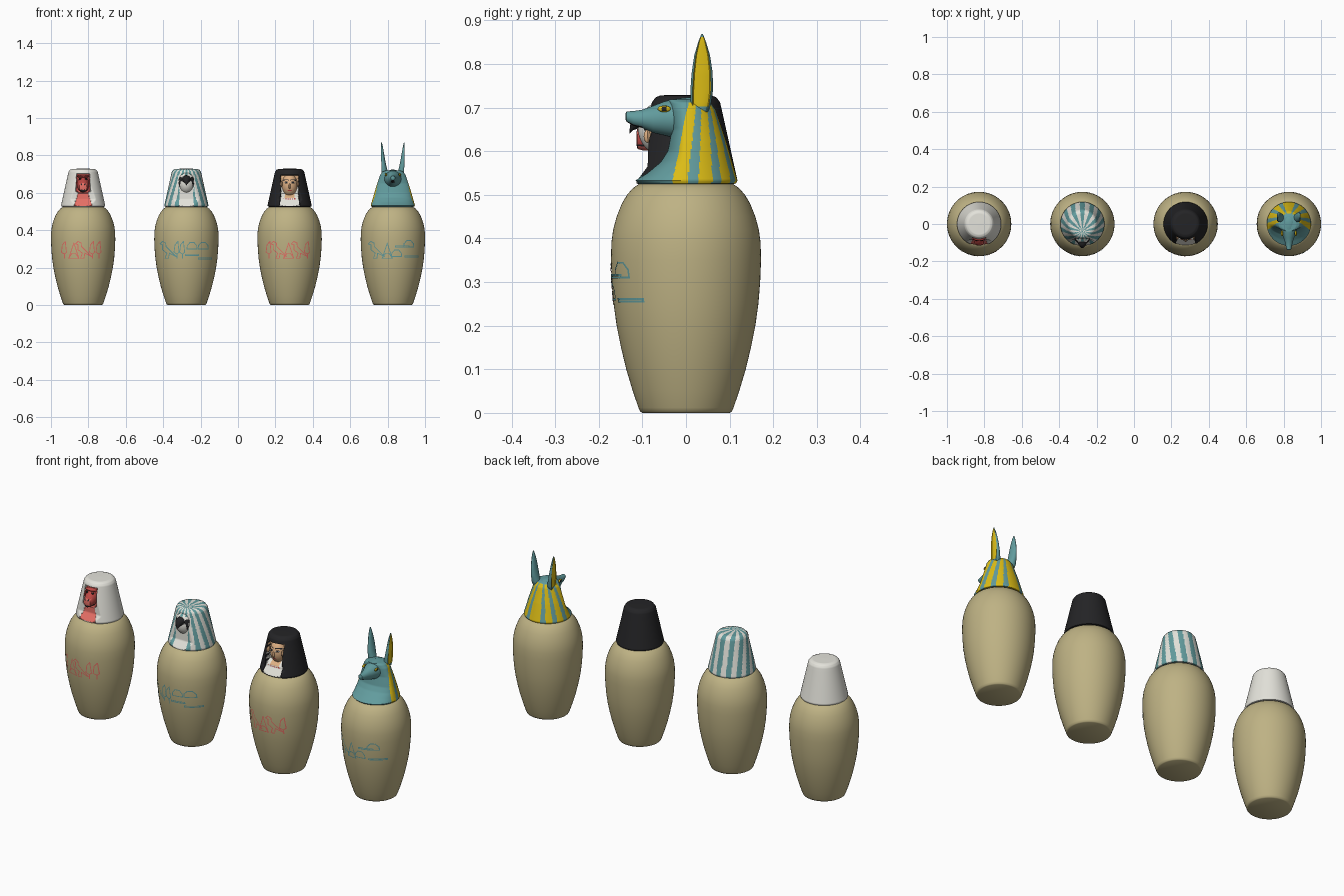
import bpy, bmesh, math
from mathutils import Vector

if "Cube" in bpy.data.objects:
    bpy.data.objects.remove(bpy.data.objects["Cube"])

def srgb(r, g, b):
    return [((c / 255 + 0.055) / 1.055) ** 2.4 for c in (r, g, b)] + [1]

MATS = {}
for n, c in {"clay": (190, 178, 132), "white": (228, 227, 219), "black": (36, 36, 38),
             "teal": (98, 156, 158), "yellow": (222, 190, 22), "salmon": (232, 112, 102),
             "dark_red": (188, 72, 68), "skin": (222, 176, 132)}.items():
    MATS[n] = bpy.data.materials.new(n)
    MATS[n].diffuse_color = srgb(*c)

def finish(bm, name, cx, mats, rule=None):
    bmesh.ops.recalc_face_normals(bm, faces=bm.faces[:])
    if rule:
        for f in bm.faces:
            f.material_index = mats.index(rule(f.calc_center_median(), f.normal))
    me = bpy.data.meshes.new(name)
    bm.to_mesh(me)
    bm.free()
    for m in mats:
        me.materials.append(MATS[m])
    for p in me.polygons:
        p.use_smooth = True
    me.set_sharp_from_angle(angle=math.radians(40))
    ob = bpy.data.objects.new(name, me)
    ob.location.x = cx
    bpy.context.collection.objects.link(ob)
    return ob

def skin(name, cx, rings, mats, rule=None):
    """Closed loft through rings of points."""
    bm = bmesh.new()
    vs = [[bm.verts.new(p) for p in r] for r in rings]
    n = len(vs[0])
    for a, b in zip(vs, vs[1:]):
        for i in range(n):
            j = (i + 1) % n
            bm.faces.new((a[i], a[j], b[j], b[i]))
    bm.faces.new(vs[0])
    bm.faces.new(vs[-1])
    return finish(bm, name, cx, mats, rule)

def circle(n):
    return [(math.cos(2 * math.pi * i / n), math.sin(2 * math.pi * i / n)) for i in range(n)]

def ball(name, cx, c, r, mats, rule=None, n=32):
    lat = [math.radians(-88 + 176 * i / (n // 2)) for i in range(n // 2 + 1)]
    rings = [[(c[0] + r[0] * math.cos(t) * u, c[1] + r[1] * math.cos(t) * v, c[2] + r[2] * math.sin(t))
              for u, v in circle(n)] for t in lat]
    return skin(name, cx, rings, mats, rule)

def loft_y(name, cx, secs, mats, rule=None, n=32):
    return skin(name, cx, [[(rx * u, y, z + rz * v) for u, v in circle(n)] for y, z, rx, rz in secs], mats, rule)

def lerp(table, t):
    for (a, va), (b, vb) in zip(table, table[1:]):
        if t <= b:
            return va + (vb - va) * max(0, (t - a) / (b - a))
    return table[-1][1]

def resample(pts, step):
    out = [pts[0]]
    for a, b in zip(pts, pts[1:]):
        k = max(1, round(math.dist(a, b) / step))
        out += [(a[0] + (b[0] - a[0]) * i / k, a[1] + (b[1] - a[1]) * i / k) for i in range(1, k + 1)]
    return out

# ---- jars
JAR = [(0, .100), (.003, .105), (.012, .109), (.05, .122), (.1, .137), (.15, .149), (.2, .159), (.25, .166),
       (.3, .170), (.35, .172), (.39, .171), (.42, .167), (.45, .159), (.48, .147), (.5, .135), (.515, .122), (.526, .106)]
XS = (-.828, -.276, .276, .828)

def stroke_plates(name, cx, lines, mat):
    """Thin painted outlines wrapped on the jar front; lines are (x, z) paths."""
    bm = bmesh.new()
    def on_jar(x, z):
        r = lerp(JAR, z) + .0015
        return (x, -math.sqrt(max(r * r - x * x, 0)), z)
    w = .0021
    for line in lines:
        pts = resample(line, .01)
        for (x0, z0), (x1, z1) in zip(pts, pts[1:]):
            d = Vector((x1 - x0, z1 - z0))
            if d.length < 1e-6:
                continue
            d = d.normalized() * w
            bm.faces.new([bm.verts.new(on_jar(*p)) for p in (
                (x0 - d.y - d.x, z0 + d.x - d.y), (x0 + d.y - d.x, z0 - d.x - d.y),
                (x1 + d.y + d.x, z1 - d.x + d.y), (x1 - d.y + d.x, z1 + d.x + d.y))])
    finish(bm, name, cx, [mat])

# simple pictorial motifs, unit sized
LEAF = [(0, 0), (0, .25), (-.18, .35), (-.12, .8), (.05, 1), (.12, .35), (0, .25)]
BIRD = [(-.45, .85), (-.3, 1), (-.12, .9), (-.1, .7), (.5, .1), (.1, .3), (.05, 0), (-.15, 0), (-.05, .3), (-.3, .5), (-.3, .8), (-.45, .85)]
DOME = [(-.3, 0), (-.28, .2), (-.12, .38), (.12, .38), (.28, .2), (.3, 0), (-.3, 0)]
HILL = [(-.3, 0), (0, .9), (.3, 0), (-.3, 0), (-.1, .3), (.1, .3), (.3, 0)]
BAR = [(-.4, 0), (-.4, .07), (.4, .07), (.4, 0), (-.4, 0)]
ROWS = [[(LEAF, -.1, .25), (HILL, -.05, .25), (BIRD, 0, .25), (LEAF, .05, .25), (LEAF, .085, .25)],
        [(BIRD, -.1, .25), (LEAF, -.05, .25), (LEAF, -.02, .25), (DOME, .03, .3), (BAR, .03, .265), (BAR, .1, .245), (DOME, .09, .3)],
        [(LEAF, -.11, .25), (BIRD, -.06, .25), (HILL, -.005, .25), (BIRD, .05, .25), (LEAF, .095, .25)],
        [(BIRD, -.09, .25), (HILL, -.03, .25), (DOME, .02, .26), (BAR, .05, .31), (DOME, .085, .31), (BAR, .1, .255)]]
for i, cx in enumerate(XS):
    skin(f"jar_{i + 1}", cx, [[(r * u, r * v, z) for u, v in circle(72)] for z, r in JAR], ["clay"])
    stroke_plates(f"jar_painting_{i + 1}", cx, [[(x0 + .09 * x, z0 + .09 * z) for x, z in m] for m, x0, z0 in ROWS[i]],
                  "teal" if i % 2 else "salmon")

# ---- lids: dense lathe, shaped and coloured by rule
CONE = [(.106, .524), (.115, .526), (.118, .533), (.082, .695), (.078, .712), (.070, .723), (.058, .728), (.003, .729)]
CLOTH = [(.106, .524), (.115, .526), (.118, .533), (.093, .62), (.068, .695), (.056, .712), (.04, .718), (.003, .72)]

def lid(name, cx, profile, shape, mats, rule):
    rings = [[shape(r * u, r * v, z, r) for u, v in circle(180)] for r, z in resample(profile, .004)]
    skin(name, cx, rings, mats, rule)

def front_cut(y, z):
    return max(y, -lerp([(.53, .114), (.565, .088), (.69, .083), (.70, .12)], z))

# baboon head lid
cx = XS[0]
def ape_open(x, z):
    return abs(x) < lerp([(.53, .048), (.60, .026), (.61, .038), (.70, .034)], z) and z < .70
def ape_shape(x, y, z, r):
    y2 = front_cut(y, z)
    if y < 0 and ape_open(x, z):
        y2 += .014 if z > .6 else .004
    return (x, y2, z)
def ape_rule(c, n):
    if c.y < 0 and .53 < c.z and ape_open(c.x, c.z):
        return "dark_red" if c.z > .6 and abs(c.x) > .024 else "salmon"
    return "white"
lid("baboon_lid", cx, CONE, ape_shape, ["white", "salmon", "dark_red"], ape_rule)
def muzzle_rule(c, n):
    if abs(c.z - .613) < .003 or ((abs(c.x) - .009) ** 2 + (c.z - .645) ** 2 < .00002 and c.y < -.1):
        return "black"
    return "dark_red" if abs(c.x) > .019 or c.z > .65 else "salmon"
loft_y("baboon_muzzle", cx, [(-.05, .648, .034, .046), (-.08, .643, .031, .042), (-.1, .632, .025, .03),
                             (-.111, .629, .02, .024), (-.114, .629, .012, .014)], ["salmon", "dark_red", "black"], muzzle_rule)
ball("baboon_brow", cx, (0, -.074, .688), (.034, .016, .008), ["dark_red"])
for s in (-1, 1):
    ball("baboon_eye", cx, (s * .016, -.085, .674), (.007, .006, .005), ["black"], n=16)

# falcon head lid
cx = XS[1]
def falcon_stripe(c):
    t = (c.z - .53) / .2
    a = math.degrees(math.atan2(c.x, c.y + .04 * t)) + 6.4
    return "teal" if a % 25.7 < 13 else "white"
def falcon_rule(c, n):
    front = c.y < -.04 and abs(c.x) < lerp([(.53, .04), (.60, .036), (.69, .046)], c.z) and c.z < .69
    return "white" if front else falcon_stripe(c)
lid("falcon_lid", cx, CONE, lambda x, y, z, r: (x, front_cut(y, z), z), ["white", "teal"], falcon_rule)
def falcon_face(c, n):
    x = abs(c.x)
    if c.z > .695:
        return falcon_stripe(c)
    eye = (x - .031) ** 2 + (c.z - .673) ** 2 < .00011
    mark = .615 < c.z < .67 and abs(x - .037 + (c.z - .64) * .1) < .004
    return "black" if c.y < -.05 and (eye or mark) else "white"
ball("falcon_face", cx, (0, -.052, .652), (.048, .058, .062), ["white", "black", "teal"], falcon_face, 80)
loft_y("falcon_beak", cx, [(-.095, .672, .025, .022), (-.11, .672, .021, .02), (-.121, .666, .013, .018),
                           (-.127, .655, .007, .012), (-.129, .646, .003, .006)], ["black"])

# human head lid
cx = XS[2]
def man_open(x, z):
    return abs(x) < lerp([(.53, .054), (.58, .047), (.69, .048)], z) and z < .692
def man_shape(x, y, z, r):
    y2 = front_cut(y, z)
    if y < 0 and man_open(x, z):
        y2 += lerp([(.53, .003), (.575, .004), (.595, .03)], z)
    return (x, y2, z)
def man_rule(c, n):
    if c.y > 0 or c.z < .53 or not man_open(c.x, c.z):
        return "black"
    if abs(c.z - .566 - 4 * c.x * c.x) < .003 and abs(c.x) < .035:
        return "dark_red" if c.x % .012 < .007 else "white"
    return "skin" if c.z > .574 and abs(c.x) < .026 or c.z > .64 else "white"
lid("human_wig_lid", cx, CONE, man_shape, ["black", "skin", "white", "dark_red"], man_rule)
def man_face(c, n):
    x = abs(c.x)
    if c.y > -.05:
        return "skin"
    if abs(c.z - .668 + 6 * (x - .018) ** 2) < .0022 and .006 < x < .034:
        return "black"
    d = ((x - .018) / .011) ** 2 + ((c.z - .654) / .005) ** 2
    if d < 1:
        return "black" if d > .6 or abs(x - .018) < .004 else "white"
    return "dark_red" if (x / .012) ** 2 + ((c.z - .611) / .004) ** 2 < 1 else "skin"
ball("human_face", cx, (0, -.045, .641), (.042, .044, .06), ["skin", "black", "white", "dark_red"], man_face, 96)
ball("human_nose", cx, (0, -.088, .634), (.006, .009, .015), ["skin"], n=16)
for s in (-1, 1):
    ball("human_ear", cx, (s * .044, -.072, .647), (.006, .012, .016), ["skin"], n=16)

# jackal head lid
cx = XS[3]
CHEST = [(.524, .106), (.533, .116), (.55, .088), (.575, .058), (.60, .042), (.65, .032), (.72, .04)]
def cloth_rule(c, n):
    t = (c.z - .53) / .2
    a = math.degrees(math.atan2(abs(c.x), c.y - .025 * t))
    return "yellow" if a % 29.5 < 17 and a < 110 and c.z < .712 else "teal"
lid("jackal_headcloth_lid", cx, CLOTH,
    lambda x, y, z, r: (x, y * min(1, lerp(CHEST, z) / r) if y < 0 else y, z), ["teal", "yellow"], cloth_rule)
loft_y("jackal_head", cx, [(-.139, .680, .006, .006), (-.136, .679, .012, .012), (-.12, .675, .016, .017), (-.1, .674, .02, .021),
                           (-.075, .673, .028, .031), (-.05, .675, .038, .039), (-.025, .675, .046, .045),
                           (.01, .674, .052, .05), (.04, .672, .05, .046), (.06, .67, .035, .035)], ["teal", "black"],
       lambda c, n: "black" if n.z < -.75 and -.13 < c.y < -.09 else "teal")
for s in (-1, 1):
    ball("jackal_eye", cx, (s * .037, -.05, .697), (.006, .015, .0075), ["yellow", "black"],
         lambda c, n: "black" if abs(c.y + .05) < .0055 and abs(c.z - .697) < .005 else "yellow")
    # tall ear: rows of z, centre x, radius x, centre y, radius y
    EAR = [(.69, .045, .022, .032, .018), (.705, .047, .022, .034, .023), (.74, .051, .017, .036, .026), (.78, .055, .013, .037, .024),
           (.82, .058, .009, .037, .018), (.85, .060, .006, .037, .009), (.868, .061, .002, .037, .002)]
    rows = [[lerp([(e[0], e[k]) for e in EAR], .69 + .178 * i / 30) for k in range(5)] for i in range(31)]
    def ear_rule(c, n, s=s):
        y, ry = [lerp([(e[0], e[k]) for e in EAR], c.z) for k in (3, 4)]
        return "yellow" if n.x * s > .2 and abs(c.y - y) < ry * .82 and .70 < c.z < .86 else "teal"
    skin("jackal_ear", cx, [[(s * (x + rx * u * (.5 if u > 0 and abs(v) < .75 else 1)), y + ry * v, z) for u, v in circle(40)]
                            for z, x, rx, y, ry in rows], ["teal", "yellow"], ear_rule)

for m in bpy.data.materials:
    if m.users and not m.is_grease_pencil:
        m.use_nodes = True
        m.node_tree.nodes["Principled BSDF"].inputs["Base Color"].default_value = m.diffuse_color
